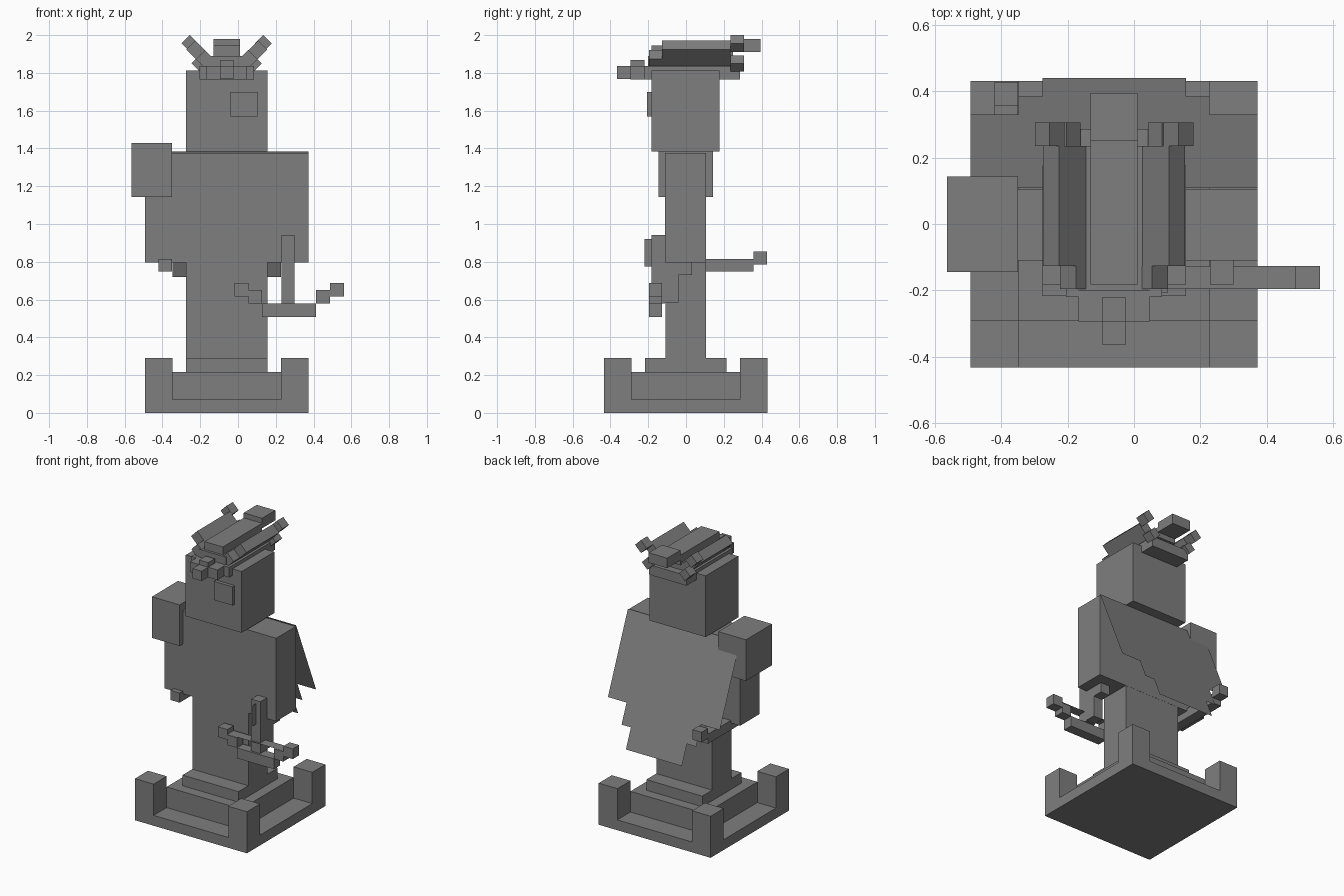
import bpy, bmesh, math
from mathutils import Matrix, Vector

if "Cube" in bpy.data.objects:
    bpy.data.objects.remove(bpy.data.objects["Cube"], do_unlink=True)

GREY = (0.21, 0.21, 0.21, 1.0)
stone = bpy.data.materials.new("plain grey")
stone.use_nodes = True
stone.diffuse_color = GREY
stone.node_tree.nodes["Principled BSDF"].inputs["Base Color"].default_value = GREY

CX = -0.06  # symmetry line of the body
U = 0.072   # one block unit


def finish(name, bm):
    mesh = bpy.data.meshes.new(name)
    bm.to_mesh(mesh)
    bm.free()
    mesh.materials.append(stone)
    obj = bpy.data.objects.new(name, mesh)
    bpy.context.collection.objects.link(obj)
    return obj


def box(name, x, y, z, tilt=0.0):
    """Box from three (min, max) ranges, optionally tilted about its y axis."""
    centre = Vector([(a + b) / 2 for a, b in (x, y, z)])
    size = [b - a for a, b in (x, y, z)]
    bm = bmesh.new()
    bmesh.ops.create_cube(bm, size=1, matrix=Matrix.Translation(centre)
                          @ Matrix.Rotation(tilt, 4, 'Y') @ Matrix.Diagonal((*size, 1)))
    return finish(name, bm)


def body(name, half, y, z):
    """Box centred on the symmetry line."""
    return box(name, (CX - half, CX + half), y, z)


def sheet(name, points):
    bm = bmesh.new()
    bm.faces.new([bm.verts.new(p) for p in points])
    return finish(name, bm)


# Pedestal: plate, stepped middle and four corner posts
body("base_plate", 6 * U, (-0.433, 0.431), (0, 0.072))
body("base_step", 4 * U, (-0.29, 0.287), (0.072, 0.216))
body("foot_slab", 3 * U, (-0.217, 0.215), (0.216, 0.29))
for side, sx in (("right", -1), ("left", 1)):
    for end, y in (("front", (-0.433, -0.289)), ("back", (0.287, 0.431))):
        xs = sorted((CX + sx * 4 * U, CX + sx * 6 * U))
        box(f"{end}_{side}_post", xs, y, (0.072, 0.29))

# Body
body("legs", 3 * U, (-0.109, 0.105), (0.29, 0.80))
body("torso", 6 * U, (-0.11, 0.106), (0.797, 1.377))
body("head", 3 * U, (-0.182, 0.177), (1.385, 1.812))
box("shoulder_guard", (-0.563, -0.349), (-0.145, 0.143), (1.143, 1.43))
box("eye_plate", (-0.041, 0.102), (-0.206, -0.182), (1.57, 1.70))

# Cape: thin sheet hanging outward, stepped hem
slope = math.radians(22.5)
hem = [(-6, 0), (-6, 8), (-4, 8), (-4, 10), (-3, 10), (-3, 12),
       (3, 12), (3, 10), (4, 10), (4, 8), (6, 8), (6, 0)]
sheet("cape", [(CX + a * U, 0.109 + d * U * math.sin(slope),
                1.384 - d * U * math.cos(slope)) for a, d in hem])

# Rod held at the right side
box("rod", (-0.42, -0.349), (-0.145, 0.357), (0.748, 0.815))
box("rod_tip", (-0.42, -0.349), (0.357, 0.428), (0.785, 0.855))

# Crossbow at the left side
GX = (0.229, 0.30)
BY = (-0.196, -0.126)
box("bow_stock", GX, (-0.182, -0.11), (0.58, 0.942))
box("bow_grip", GX, (-0.11, -0.039), (0.585, 0.73))
box("bow_grip_end", GX, (-0.11, 0.032), (0.73, 0.80))
box("bow_bar", (0.128, 0.414), BY, (0.508, 0.58))
MX = 0.271  # bow centre line
for side, s in (("inner", -1), ("outer", 1)):
    box(f"bow_{side}_limb", sorted((MX + s * 0.143, MX + s * 0.216)), BY, (0.58, 0.65))
    box(f"bow_{side}_tip", sorted((MX + s * 0.216, MX + s * 0.289)), BY, (0.617, 0.688))
sheet("bow_string", [(MX + s * 0.216, y, 0.655) for s, y in
                     ((-1, BY[0]), (1, BY[0]), (1, BY[1]), (-1, BY[1]))])
sheet("bow_trigger", [(0.265, y, z) for y, z in
                      ((-0.22, 0.775), (-0.182, 0.775), (-0.182, 0.92), (-0.22, 0.92))])

# Creature resting on the head: belly, back, ridge and tail
body("creature_belly", 0.145, (-0.22, 0.286), (1.766, 1.836))
body("creature_back", 0.107, (-0.2, 0.235), (1.836, 1.89))
body("creature_ridge", 0.071, (-0.183, 0.25), (1.875, 1.945))
body("creature_tail", 0.071, (0.25, 0.395), (1.91, 1.98))

# Creature snout
body("snout_tip", 0.035, (-0.365, -0.293), (1.767, 1.836))
body("snout_top", 0.035, (-0.293, -0.22), (1.80, 1.868))
for side, s in (("right", -1), ("left", 1)):
    box(f"snout_{side}_cheek", sorted((CX + s * 0.035, CX + s * 0.107)),
        (-0.293, -0.22), (1.766, 1.836))

# Creature wings: planks tilted 45 degrees, mirrored
wing_parts = [  # name, offset, height, length, thickness, y range
    ("wing", 0.14, 1.897, 0.142, 0.068, (-0.126, 0.235)),
    ("wing_front", 0.114, 1.872, 0.07, 0.068, (-0.196, -0.126)),
    ("wing_tip", 0.194, 1.956, 0.064, 0.062, (0.235, 0.306)),
    ("wing_lower_tip", 0.144, 1.85, 0.06, 0.06, (0.235, 0.306)),
]
for side, s in (("right", -1), ("left", 1)):
    for name, off, h, length, thick, y in wing_parts:
        x = CX + s * off
        box(f"{side}_{name}", (x - length / 2, x + length / 2), y,
            (h - thick / 2, h + thick / 2), tilt=-s * math.pi / 4)
